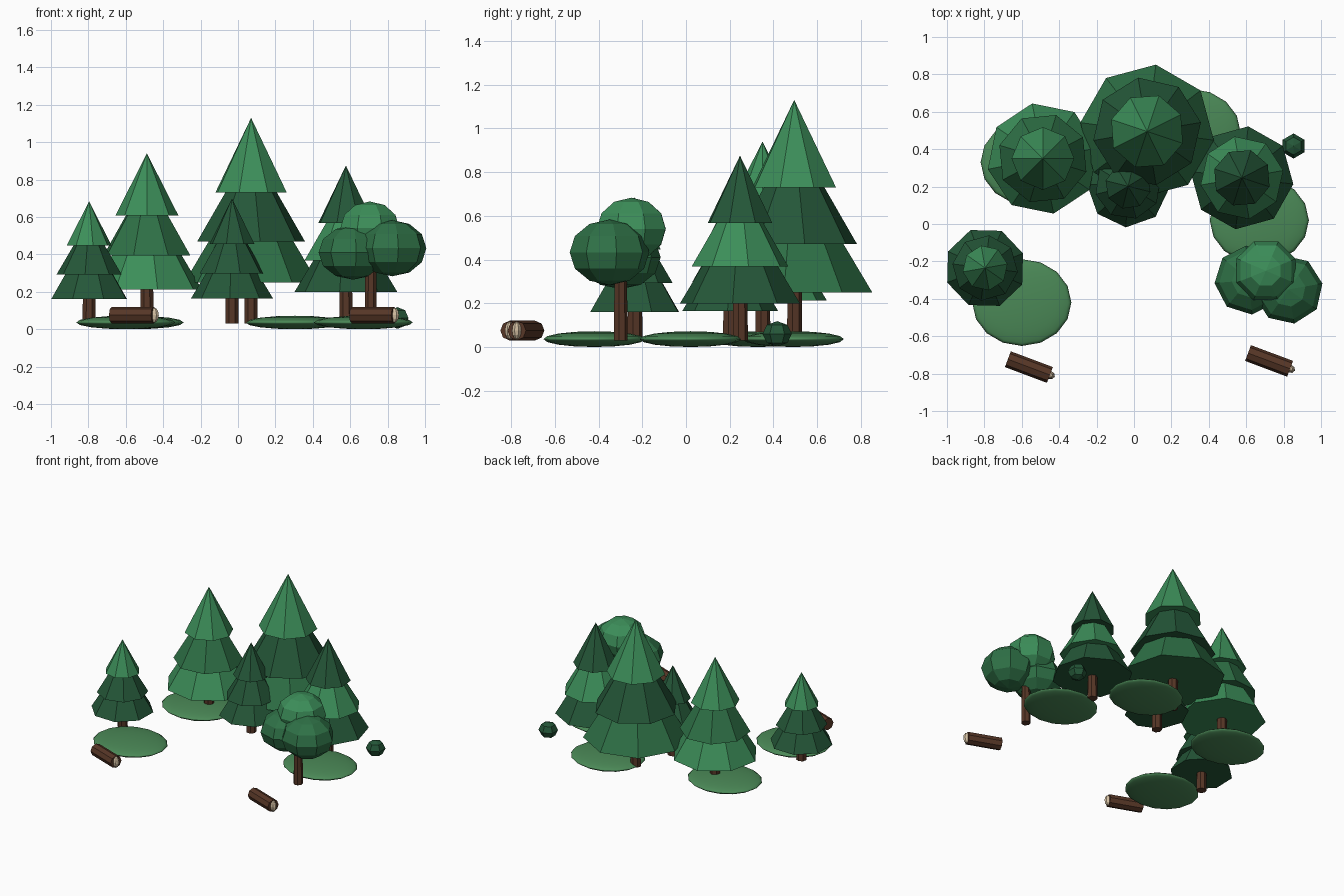
import bpy
from math import radians, cos, sin

if "Cube" in bpy.data.objects:
    bpy.data.objects.remove(bpy.data.objects["Cube"])


def mat(name, rgb):
    m = bpy.data.materials.new(name)
    m.diffuse_color = (*rgb, 1)
    m.use_nodes = True
    m.node_tree.nodes["Principled BSDF"].inputs["Base Color"].default_value = m.diffuse_color
    return m


LIGHT = mat("light_green", (0.045, 0.27, 0.10))
MID = mat("mid_green", (0.028, 0.165, 0.062))
DARK = mat("dark_green", (0.018, 0.095, 0.04))
GRASS = mat("grass_green", (0.07, 0.25, 0.095))
BARK = mat("bark", (0.095, 0.038, 0.02))
WOOD = mat("cut_wood", (0.65, 0.52, 0.36))


def finish(name, material):
    o = bpy.context.object
    o.name = name
    o.data.materials.append(material)
    return o


def cone(name, material, x, y, z, r, h, sides, rot, r_top=0.0):
    # z is the height of the base; rot is the angle of a corner in degrees
    bpy.ops.mesh.primitive_cone_add(vertices=sides, radius1=r, radius2=r_top, depth=h,
                                    location=(x, y, z + h / 2),
                                    rotation=(0, 0, radians(rot - 90)))
    return finish(name, material)


def blob(name, material, loc, scale, segs, rings, rot=0):
    bpy.ops.mesh.primitive_uv_sphere_add(segments=segs, ring_count=rings, radius=1,
                                         location=loc, rotation=(0, 0, radians(rot)))
    bpy.context.object.scale = scale
    return finish(name, material)


# Pine trees: trunk and three stacked cones
BASE = 0.03
TIERS = [("top", 0.636, 0.364, 0.56), ("middle", 0.40, 0.455, 0.81), ("bottom", 0.20, 0.545, 1.0)]


def pine(n, x, y, height, r, rot, greens):
    cone(f"pine_{n}_trunk", BARK, x, y, BASE, 0.036, height * 0.3, 7, 90, 0.034)
    for i, (part, z, h, k) in enumerate(TIERS):
        cone(f"pine_{n}_{part}_tier", greens[i], x, y, BASE + z * height,
             r * k, h * height, 8, rot + (2 - i) * 17)


pine(1, 0.07, 0.495, 1.10, 0.36, 82.5, (LIGHT, DARK, MID))
pine(2, -0.487, 0.35, 0.91, 0.30, 11, (LIGHT, MID, LIGHT))
pine(3, 0.577, 0.247, 0.845, 0.277, 83, (DARK, LIGHT, DARK))
pine(4, -0.796, -0.235, 0.655, 0.217, 21, (LIGHT, DARK, DARK))
pine(5, -0.032, 0.202, 0.67, 0.22, 42, (DARK, DARK, DARK))

# Round leafy tree
cone("leafy_tree_trunk", BARK, 0.71, -0.30, BASE, 0.033, 0.32, 7, 90, 0.03)
blob("leafy_crown_right", MID, (0.825, -0.35, 0.433), (0.185, 0.185, 0.15), 8, 6, 10)
blob("leafy_crown_left", MID, (0.615, -0.30, 0.41), (0.185, 0.185, 0.145), 8, 6, 5)
blob("leafy_crown_top", LIGHT, (0.705, -0.25, 0.54), (0.17, 0.17, 0.143), 8, 6, 22)

# Small bush
blob("bush", DARK, (0.853, 0.417, 0.06), (0.067, 0.067, 0.058), 6, 4)

# Flat grass mounds
for i, (x, y) in enumerate([(0.67, 0.02), (0.305, 0.49), (-0.555, 0.33), (-0.60, -0.42)]):
    blob(f"grass_mound_{i + 1}", GRASS, (x, y, 0.036), (0.265, 0.232, 0.036), 16, 8)
    bpy.ops.object.shade_smooth()

# Fallen logs with a pale cut end
TURN = radians(-20.5)
for i, (x, y) in enumerate([(-0.562, -0.765), (0.722, -0.732)]):
    bpy.ops.mesh.primitive_cylinder_add(vertices=8, radius=0.045, depth=0.24,
                                        location=(x, y, 0.075),
                                        rotation=(radians(22.5), radians(90), TURN))
    o = finish(f"log_{i + 1}", BARK)
    o.rotation_euler = (0, radians(90), TURN)
    end = (x + 0.12 * cos(TURN), y + 0.12 * sin(TURN), 0.075)
    blob(f"log_{i + 1}_cut_end", WOOD, end, (0.028, 0.022, 0.041), 8, 6, -20.5)
